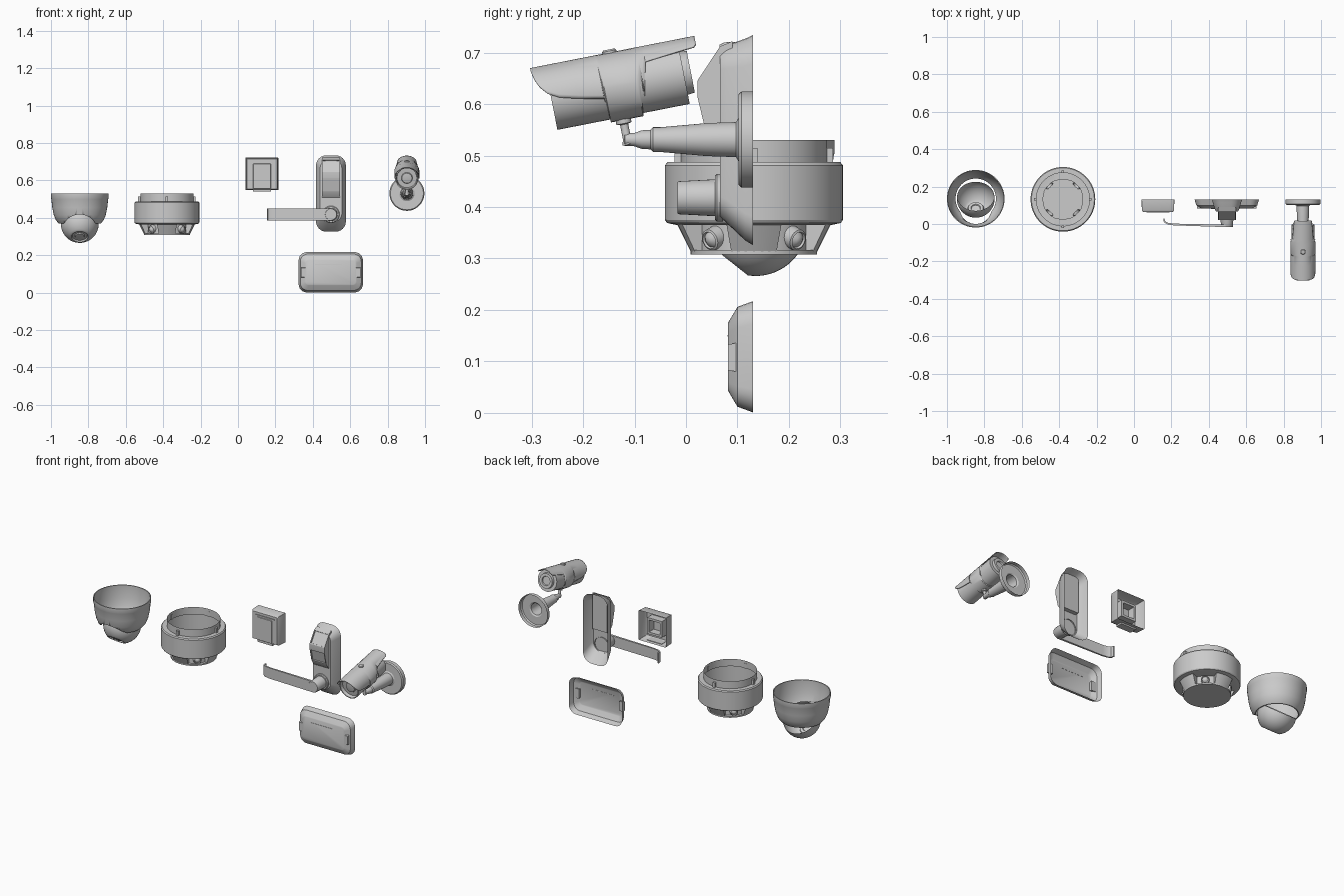
import bpy, bmesh
from math import sin, cos, pi, radians
from mathutils import Vector, Matrix

if "Cube" in bpy.data.objects:
    bpy.data.objects.remove(bpy.data.objects["Cube"])

BACK = 0.13  # wall plane of the wall-mounted devices


def finish(name, bm, angle=32):
    bmesh.ops.remove_doubles(bm, verts=bm.verts, dist=1e-5)
    bmesh.ops.recalc_face_normals(bm, faces=bm.faces)
    me = bpy.data.meshes.new(name)
    bm.to_mesh(me)
    bm.free()
    ob = bpy.data.objects.new(name, me)
    bpy.context.collection.objects.link(ob)
    bpy.ops.object.select_all(action='DESELECT')
    bpy.context.view_layer.objects.active = ob
    ob.select_set(True)
    bpy.ops.object.shade_smooth_by_angle(angle=radians(angle))
    return ob


def skin(bm, rings, closed=True):
    n = len(rings[0])
    for a, b in zip(rings, rings[1:]):
        for i in range(n if closed else n - 1):
            j = (i + 1) % n
            bm.faces.new((a[i], a[j], b[j], b[i]))


def lathe(name, prof, loc, axis=(0, 0, 1), seg=48):
    """Spin (radius, height) points about an axis."""
    m = Matrix.Translation(loc) @ Vector(axis).to_track_quat('Z', 'Y').to_matrix().to_4x4()
    bm = bmesh.new()
    rings = [[bm.verts.new(m @ Vector((r * cos(2 * pi * i / seg), r * sin(2 * pi * i / seg), h)))
              for i in range(seg)] for r, h in prof]
    skin(bm, rings)
    return finish(name, bm)


def loft(name, cx, cz, sections, cap=True, n=6):
    """Rounded rectangles (half width, half height, radius, y, z shift), open at the back."""
    bm = bmesh.new()
    rings = []
    for hw, hh, r, y, dz in sections:
        ring = []
        for k, (sx, sz) in enumerate(((1, 1), (-1, 1), (-1, -1), (1, -1))):
            for i in range(n + 1):
                a = pi / 2 * (k + i / n)
                ring.append(bm.verts.new((cx + sx * (hw - r) + r * cos(a), y,
                                          cz + dz + sz * (hh - r) + r * sin(a))))
        rings.append(ring)
    skin(bm, rings)
    if cap:
        bm.faces.new(rings[-1])
    return finish(name, bm)


def prism(name, pts, axis, a, b, recess=()):
    """Extrude a 2D outline along x (points y,z) or z (points x,y); recess = side faces to inset."""
    bm = bmesh.new()
    rings = [[bm.verts.new((t, p, q) if axis == 'x' else (p, q, t)) for p, q in pts] for t in (a, b)]
    skin(bm, rings)
    bm.faces.new(rings[0])
    bm.faces.new(rings[1])
    bm.faces.ensure_lookup_table()
    bmesh.ops.recalc_face_normals(bm, faces=bm.faces)
    for f in [bm.faces[i] for i in recess]:
        bmesh.ops.inset_region(bm, faces=[f], thickness=0.007)
        bmesh.ops.inset_region(bm, faces=[f], thickness=0.001, depth=-0.006)
    return finish(name, bm)


def box(name, x0, x1, y0, y1, z0, z1):
    return prism(name, [(x0, y0), (x1, y0), (x1, y1), (x0, y1)], 'z', z0, z1)


# --- Turret dome camera: open bowl with a notch for the eyeball
tc = Vector((-0.846, 0.135, 0))
bowl = [(0.154, 0.53), (0.154, 0.505), (0.152, 0.50), (0.147, 0.455), (0.139, 0.415),
        (0.128, 0.388), (0.113, 0.37), (0.108, 0.37), (0.123, 0.391), (0.134, 0.416),
        (0.143, 0.456), (0.149, 0.505), (0.149, 0.53), (0.154, 0.53)]
shell = lathe("turret_shell", bowl, tc, seg=64)
cutter = lathe("notch_cutter", [(0, 0), (0.098, 0), (0.098, 0.3), (0, 0.3)],
               tc + Vector((0, 0, 0.32)), (0, -1, 0))
cutter.hide_render = True
mod = shell.modifiers.new("notch", 'BOOLEAN')
mod.operation, mod.solver, mod.object = 'DIFFERENCE', 'EXACT', cutter
bpy.context.view_layer.objects.active = shell
bpy.ops.object.modifier_apply(modifier=mod.name)
bpy.data.objects.remove(cutter)
ball = [(0.101 * sin(radians(a)), 0.101 * cos(radians(a))) for a in range(102, 29, -6)]
ball += [(0.05, 0.0875), (0.044, 0.0875), (0.04, 0.08), (0.026, 0.08), (0.023, 0.085), (0, 0.087)]
lathe("turret_eyeball", ball, tc + Vector((0, 0, 0.367)), (0, -0.62, -0.785))

# --- Multi-lens ceiling camera
mc = Vector((-0.38, 0.132, 0))
lathe("multi_camera_body", [(0.142, 0.53), (0.142, 0.487), (0.168, 0.487), (0.173, 0.481), (0.173, 0.375),
                            (0.169, 0.369), (0.15, 0.365), (0.108, 0.365), (0.108, 0.316), (0.123, 0.316),
                            (0.123, 0.308), (0, 0.308)], mc, seg=64)
for k in range(4):
    # wedge between two lens pockets
    bm = bmesh.new()
    rings = []
    for i in range(7):
        a = k * pi / 2 + radians(-21 + 7 * i)
        rings.append([bm.verts.new(mc + Vector((r * cos(a), r * sin(a), z)))
                      for r, z in ((0.106, 0.366), (0.149, 0.366), (0.123, 0.314), (0.106, 0.314))])
    skin(bm, rings)
    bm.faces.new(rings[0])
    bm.faces.new(rings[-1])
    finish(f"pocket_wedge_{k}", bm)
    # lens in the pocket
    a = k * pi / 2 + pi / 4
    out = Vector((cos(a), sin(a), -0.3))
    lathe(f"pocket_lens_{k}", [(0.023, 0), (0.021, 0.022), (0.017, 0.024), (0.015, 0.02), (0.008, 0.026), (0, 0.028)],
          mc + Vector((0.1 * cos(a), 0.1 * sin(a), 0.342)), out, 24)
    # collar tab
    c = mc + 0.147 * Vector((cos(k * pi / 2), sin(k * pi / 2), 0))
    box(f"collar_tab_{k}", c.x - 0.007, c.x + 0.007, c.y - 0.007, c.y + 0.007, 0.486, 0.515)

# --- Wall reader: open-backed box
rx = 0.128
loft("reader_case", rx, 0.635, [(0.088, 0.087, 0.003, BACK, 0), (0.086, 0.085, 0.003, 0.075, 0),
                                (0.08, 0.08, 0.004, 0.065, 0)])
loft("reader_inner_frame", rx, 0.635, [(0.048, 0.048, 0.003, 0.066, 0), (0.048, 0.048, 0.003, 0.11, 0),
                                       (0.035, 0.035, 0.003, 0.11, 0), (0.035, 0.035, 0.003, 0.066, 0)], cap=False)
loft("reader_panel", rx, 0.622, [(0.048, 0.068, 0.004, 0.066, 0), (0.046, 0.066, 0.004, 0.062, 0)])
box("reader_top_bar", rx - 0.062, rx + 0.062, 0.061, 0.068, 0.694, 0.701)
box("reader_lip", rx - 0.048, rx + 0.048, 0.068, 0.11, 0.54, 0.552)

# --- Door lock: sloped escutcheon, head with two windows, lever
lx = 0.497
loft("lock_escutcheon", lx, 0.53, [(0.08, 0.204, 0.055, BACK, 0), (0.076, 0.196, 0.053, 0.115, 0.001),
                                   (0.065, 0.172, 0.045, 0.078, 0.012), (0.058, 0.163, 0.04, 0.066, 0.014)])
prism("lock_head", [(0.09, 0.722), (0.066, 0.712), (0.022, 0.645), (0.022, 0.615), (0.04, 0.54),
                    (0.062, 0.51), (0.09, 0.51)], 'x', lx - 0.048, lx + 0.048, recess=(1, 3))
lathe("lever_rose", [(0.046, 0), (0.046, 0.012), (0.042, 0.016), (0, 0.016)], (lx, 0.072, 0.418), (0, -1, 0))
lathe("lever_hub", [(0.036, 0), (0.032, 0.074), (0.03, 0.077), (0, 0.077)], (lx, 0.06, 0.418), (0, -1, 0), 32)
prism("lever_handle", [(0.5, -0.017), (0.21, -0.007), (0.176, -0.001), (0.16, 0.01), (0.156, 0.03), (0.163, 0.03),
                       (0.167, 0.015), (0.18, 0.007), (0.21, 0.002), (0.5, -0.004)], 'z', 0.387, 0.449)

# --- Alarm panel: bevelled open-backed cover
px, pz = 0.496, 0.109
loft("panel_cover", px, pz, [(0.172, 0.108, 0.045, BACK, 0), (0.163, 0.097, 0.04, 0.1, 0),
                             (0.138, 0.07, 0.02, 0.084, 0), (0.134, 0.066, 0.02, 0.082, 0)])
box("panel_slot_bar", px - 0.085, px + 0.06, 0.0805, 0.083, 0.148, 0.151)
for s in (-1, 1):
    prism(f"panel_side_grip_{s}", [(0.082, 0.083), (0.098, 0.08), (0.098, 0.136), (0.082, 0.133)], 'x',
          px + s * 0.13, px + s * 0.158)

# --- Bullet camera: wall flange with tapering arm, tilted body and sunshield
bx = 0.903
lathe("bullet_mount", [(0.0935, 0), (0.0935, 0.022), (0.088, 0.028), (0.042, 0.028), (0.034, 0.033), (0.032, 0.09),
                       (0.024, 0.18), (0.024, 0.194), (0.019, 0.199), (0.018, 0.216), (0.013, 0.23),
                       (0.012, 0.249), (0, 0.251)], (bx, BACK, 0.531), (0, -1, 0))
t = radians(11.1)
fwd, up = Vector((0, -cos(t), -sin(t))), Vector((0, -sin(t), cos(t)))
P = Vector((bx, -0.133, 0.635))
lathe("bullet_neck", [(0.011, -0.008), (0.008, 0.004), (0.008, 0.032), (0.015, 0.034), (0.015, 0.05)],
      (bx, -0.114, 0.529), up, 24)
lathe("bullet_body", [(0, -0.137), (0.024, -0.137), (0.026, -0.145), (0.041, -0.145), (0.043, -0.131),
                      (0.061, -0.131), (0.061, 0.131), (0.056, 0.131), (0.053, 0.113), (0.03, 0.113),
                      (0.027, 0.12), (0, 0.124)], P, fwd)
edge = [(0.16, 30), (0.156, 50), (0.149, 66), (0.136, 80), (0.115, 90), (0.08, 98), (0.03, 107), (0.026, 180),
        (-0.038, 180), (-0.05, 110), (-0.062, 58), (-0.16, 46), (-0.165, 40)]
bm = bmesh.new()
rows = []
for u, deg in edge:
    angs = [radians(deg) * (i / 16 - 1) for i in range(33)]
    rows.append([bm.verts.new(P + fwd * u + 0.067 * (up * cos(a) + Vector((sin(a), 0, 0)))) for a in angs])
skin(bm, rows, closed=False)
shield = finish("bullet_sunshield", bm)
# keep the shield a touch thick, inside its outer face
sol = shield.modifiers.new("thickness", 'SOLIDIFY')
sol.thickness, sol.offset = 0.003, -1
lathe("shield_screw", [(0.014, 0.06), (0.014, 0.07), (0.011, 0.073), (0, 0.073)], P + fwd * 0.003, up, 24)
